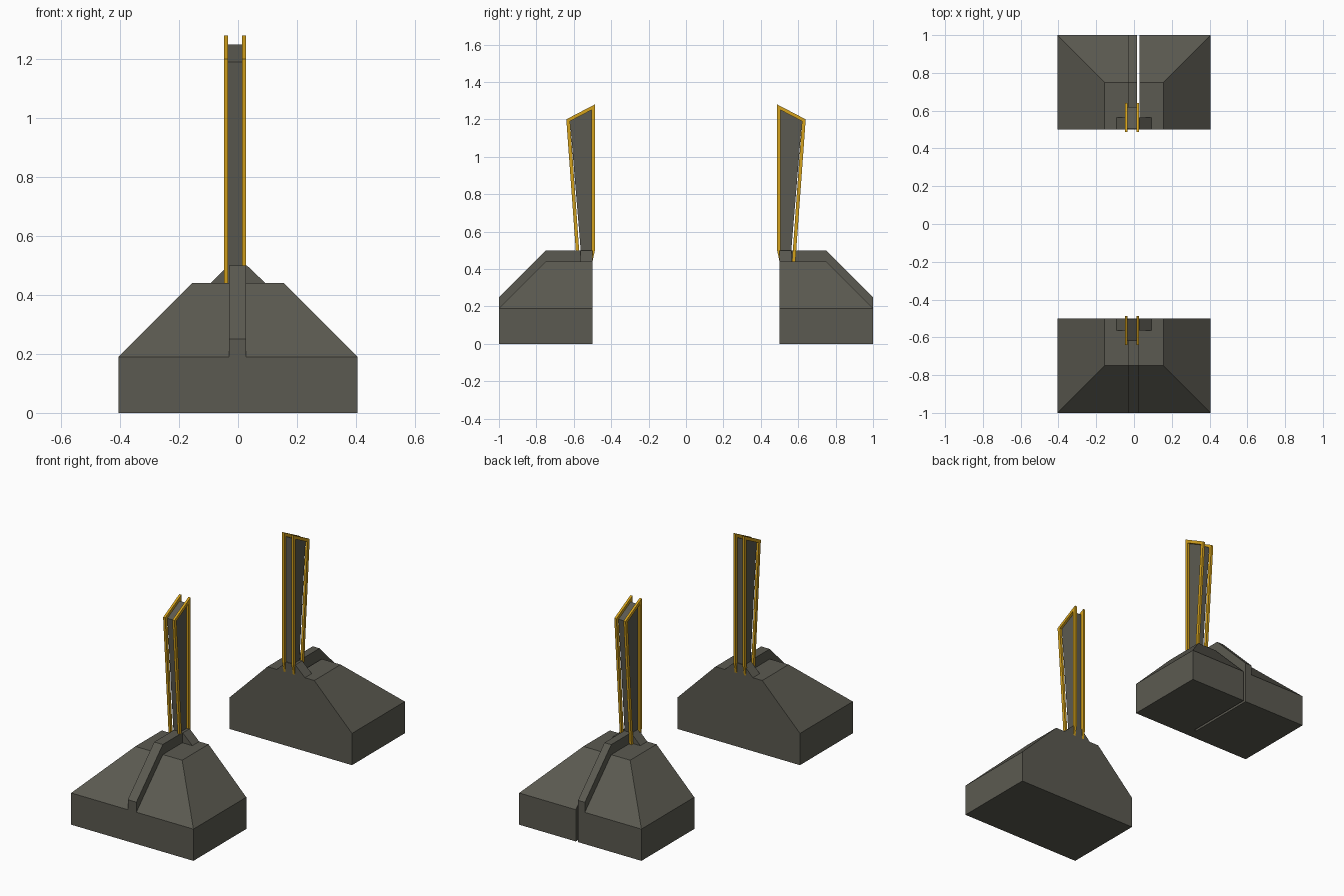
import bpy, bmesh

if "Cube" in bpy.data.objects:
    bpy.data.objects.remove(bpy.data.objects["Cube"])


def material(name, rgb):
    m = bpy.data.materials.new(name)
    m.diffuse_color = (*rgb, 1)
    m.use_nodes = True
    m.node_tree.nodes["Principled BSDF"].inputs["Base Color"].default_value = m.diffuse_color
    return m


STONE = material("dark stone grey", (0.105, 0.102, 0.082))
GOLD = material("gold trim", (0.66, 0.36, 0.012))


def finish(name, bm, mat):
    bmesh.ops.recalc_face_normals(bm, faces=bm.faces)
    mesh = bpy.data.meshes.new(name)
    bm.to_mesh(mesh)
    bm.free()
    mesh.materials.append(mat)
    ob = bpy.data.objects.new(name, mesh)
    bpy.context.collection.objects.link(ob)
    return ob


def prism(name, side, profile, x0, x1, mat):
    """Side profile of (y, z) points swept from x0 to x1, flipped by side."""
    bm = bmesh.new()
    face = bm.faces.new([bm.verts.new((x0, side * y, z)) for y, z in profile])
    ext = bmesh.ops.extrude_face_region(bm, geom=[face])
    verts = [g for g in ext["geom"] if isinstance(g, bmesh.types.BMVert)]
    bmesh.ops.translate(bm, verts=verts, vec=(x1 - x0, 0, 0))
    return finish(name, bm, mat)


def plinth(name, side):
    """Stacked rectangles: block below, sloped on three sides above."""
    bm = bmesh.new()
    rings = []
    for w, outer, z in ((0.405, 1, 0), (0.405, 1, 0.19), (0.155, 0.75, 0.44)):
        corners = ((-w, 0.5), (w, 0.5), (w, outer), (-w, outer))
        rings.append([bm.verts.new((x, side * y, z)) for x, y in corners])
    for a, b in zip(rings, rings[1:]):
        for i in range(4):
            j = (i + 1) % 4
            bm.faces.new((a[i], a[j], b[j], b[i]))
    bm.faces.new(rings[0])
    bm.faces.new(rings[-1])
    return finish(name, bm, STONE)


RIDGE = [(1, 0.19), (1, 0.25), (0.75, 0.5), (0.5, 0.5), (0.5, 0.44), (0.75, 0.44)]
POST = [(0.505, 0.44), (0.505, 1.25), (0.62, 1.19), (0.558, 0.44)]
FRAME = [(0.5, 0.44), (0.487, 0.5), (0.487, 1.28), (0.64, 1.2), (0.585, 0.44),
         (0.567, 0.44), (0.62, 1.19), (0.505, 1.25), (0.505, 0.5), (0.512, 0.44)]

for side, label in ((-1, "front"), (1, "back")):
    base = plinth(label + "_plinth", side)

    # open slot beside the back ridge
    ridge_right = 0.027
    if side > 0:
        ridge_right = 0.015
        cutter = prism("slot_cutter", side, [(0.565, -0.1), (1.1, -0.1), (1.1, 0.6), (0.565, 0.6)],
                       0.015, 0.03, STONE)
        cutter.hide_render = True
        mod = base.modifiers.new("slot", "BOOLEAN")
        mod.operation = "DIFFERENCE"
        mod.solver = "EXACT"
        mod.object = cutter
        bpy.context.view_layer.objects.active = base
        bpy.ops.object.modifier_apply(modifier=mod.name)
        bpy.data.objects.remove(cutter)

    # raised rib running down the outer slope
    prism(label + "_ridge", side, RIDGE, -0.03, ridge_right, STONE)

    # sloped collar at the foot of the post
    bm = bmesh.new()
    collar = [(-0.093, 0.44), (0.093, 0.44), (0.03, 0.5), (-0.033, 0.5)]
    a, b = [[bm.verts.new((x, side * y, z)) for x, z in collar] for y in (0.5, 0.565)]
    bm.faces.new(a)
    bm.faces.new(b)
    for i in range(4):
        j = (i + 1) % 4
        bm.faces.new((a[i], a[j], b[j], b[i]))
    finish(label + "_collar", bm, STONE)

    # flared post with a gold frame on each side
    prism(label + "_post", side, POST, -0.034, 0.013, STONE)
    prism(label + "_left_frame", side, FRAME, -0.048, -0.034, GOLD)
    prism(label + "_right_frame", side, FRAME, 0.013, 0.027, GOLD)
